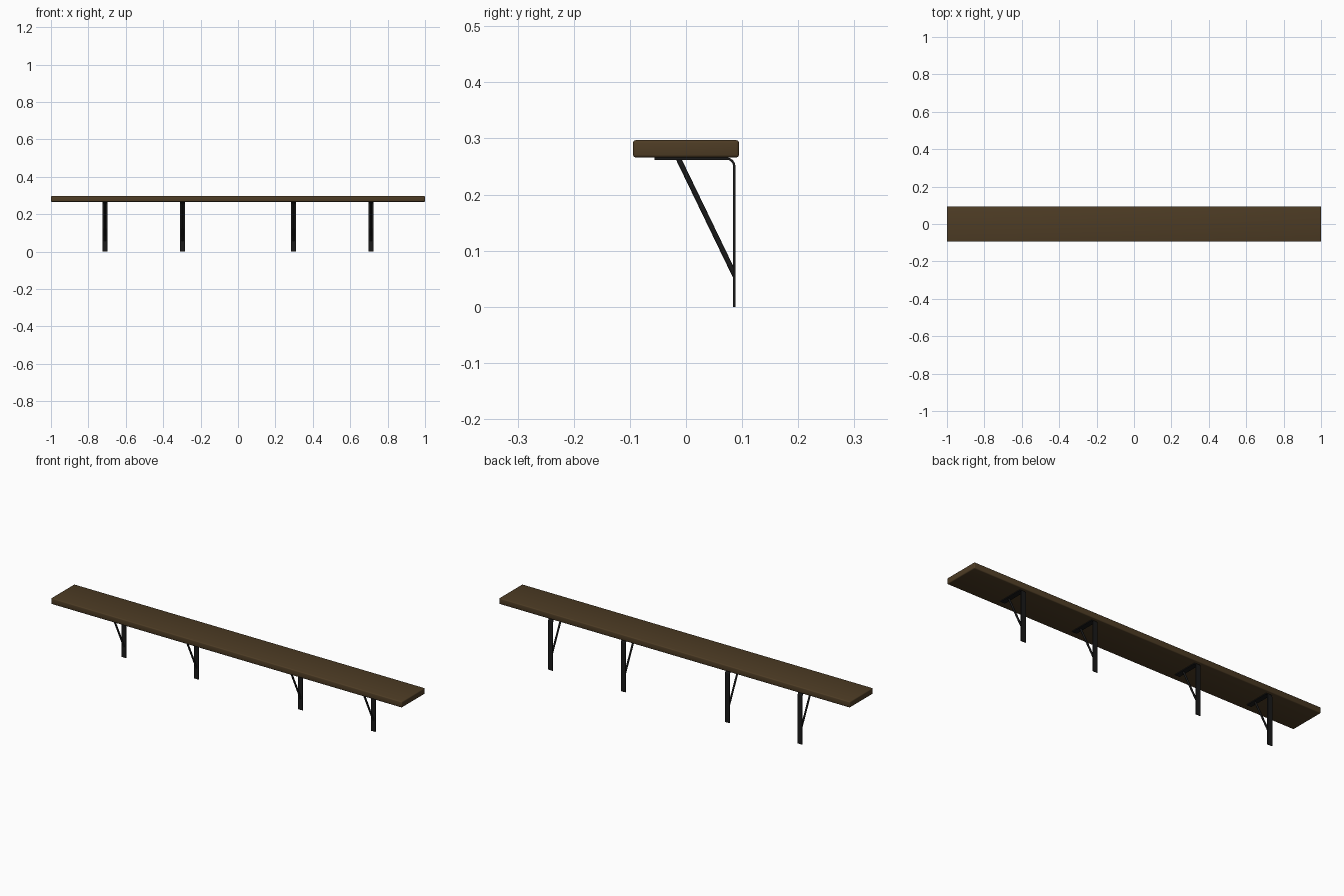
import bpy, bmesh, math
from mathutils import Vector

if "Cube" in bpy.data.objects:
    bpy.data.objects.remove(bpy.data.objects["Cube"])

BRACKET_X = (-0.711, -0.297, 0.297, 0.711)
STRIP_W, STRIP_T = 0.026, 0.004
BOARD_BOTTOM, BOARD_TOP = 0.266, 0.297
WALL_Y = 0.088


def material(name, color):
    m = bpy.data.materials.new(name)
    m.diffuse_color = (*color, 1)
    m.use_nodes = True
    m.node_tree.nodes["Principled BSDF"].inputs["Base Color"].default_value = m.diffuse_color
    return m


def finish(name, bm, mat):
    bmesh.ops.recalc_face_normals(bm, faces=bm.faces)
    me = bpy.data.meshes.new(name)
    bm.to_mesh(me)
    bm.free()
    me.materials.append(mat)
    ob = bpy.data.objects.new(name, me)
    bpy.context.collection.objects.link(ob)
    bpy.ops.object.select_all(action='DESELECT')
    ob.select_set(True)
    bpy.context.view_layer.objects.active = ob
    bpy.ops.object.shade_smooth_by_angle(angle=math.radians(35))
    return ob


wood = material("dark_wood", (0.075, 0.045, 0.018))
iron = material("black_iron", (0.010, 0.010, 0.010))

# shelf board with softened edges
bm = bmesh.new()
bmesh.ops.create_cube(bm, size=1)
for v in bm.verts:
    v.co = Vector((v.co.x * 2, v.co.y * 0.189,
                   v.co.z * (BOARD_TOP - BOARD_BOTTOM) + (BOARD_TOP + BOARD_BOTTOM) / 2))
bmesh.ops.bevel(bm, geom=bm.edges[:], offset=0.005, segments=3, profile=0.5, affect='EDGES')
finish("shelf_board", bm, wood)


# bent flat strip: vertical wall leg, rounded corner, horizontal shelf arm
def corner(radius, steps=8):
    cy, cz = WALL_Y - 0.016, BOARD_BOTTOM - 0.016
    return [(cy + radius * math.cos(a), cz + radius * math.sin(a))
            for a in (math.pi / 2 * i / steps for i in range(steps + 1))]


def bent_strip(name, x):
    outer = [(WALL_Y, 0)] + corner(0.016) + [(-0.056, BOARD_BOTTOM)]
    inner = [(WALL_Y - STRIP_T, 0)] + corner(0.016 - STRIP_T) + [(-0.056, BOARD_BOTTOM - STRIP_T)]
    bm = bmesh.new()
    rows = []
    for (oy, oz), (iy, iz) in zip(outer, inner):
        a, b = x - STRIP_W / 2, x + STRIP_W / 2
        rows.append([bm.verts.new(p) for p in
                     ((a, oy, oz), (b, oy, oz), (b, iy, iz), (a, iy, iz))])
    for r, s in zip(rows, rows[1:]):
        for i in range(4):
            j = (i + 1) % 4
            bm.faces.new((r[i], r[j], s[j], s[i]))
    bm.faces.new(rows[0])
    bm.faces.new(rows[-1])
    finish(name, bm, iron)


# round diagonal brace, mitred flush into the arm and the leg
def brace(name, x, radius=0.0047, sides=16):
    top = Vector((x, -0.0135, BOARD_BOTTOM - 0.002))
    low = Vector((x, WALL_Y - 0.002, 0.058))
    d = (low - top).normalized()
    u, w = Vector((1, 0, 0)), Vector((0, d.z, -d.y))
    bm = bmesh.new()
    r0, r1 = [], []
    for i in range(sides):
        a = 2 * math.pi * i / sides
        off = radius * (u * math.cos(a) + w * math.sin(a))
        r0.append(bm.verts.new(top + off - d * (off.z / d.z)))
        r1.append(bm.verts.new(low + off - d * (off.y / d.y)))
    for i in range(sides):
        j = (i + 1) % sides
        bm.faces.new((r0[i], r0[j], r1[j], r1[i]))
    bm.faces.new(r0)
    bm.faces.new(r1)
    finish(name, bm, iron)


for n, x in enumerate(BRACKET_X, 1):
    bent_strip(f"bracket_strip_{n}", x)
    brace(f"bracket_brace_{n}", x)
